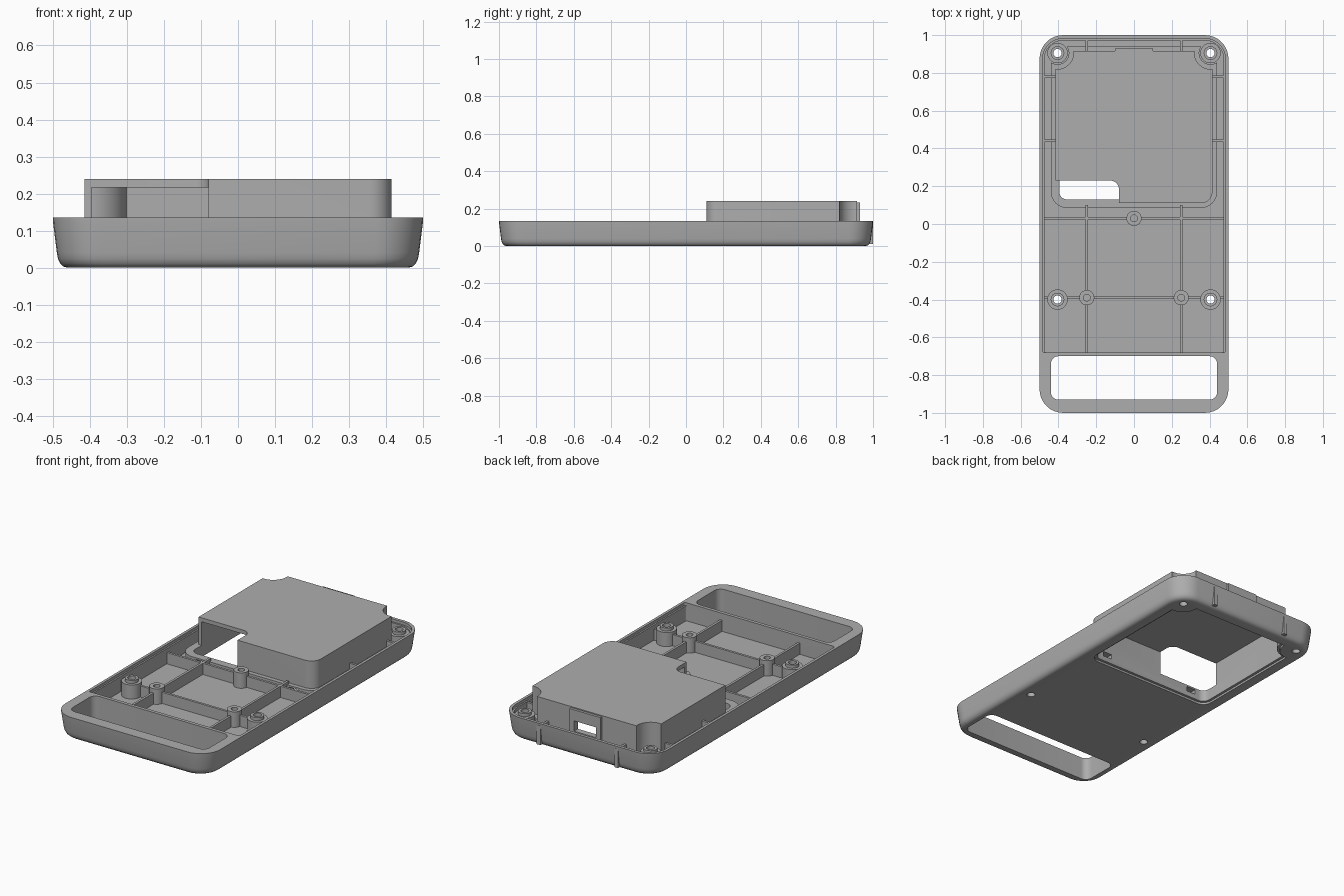
import bpy, bmesh, math
from mathutils import Vector

if "Cube" in bpy.data.objects:
    bpy.data.objects.remove(bpy.data.objects["Cube"], do_unlink=True)

grey = bpy.data.materials.new("grey plastic")
grey.use_nodes = True
colour = (0.42, 0.42, 0.42, 1)
grey.diffuse_color = colour
grey.node_tree.nodes["Principled BSDF"].inputs["Base Color"].default_value = colour


def rounded(x0, x1, y0, y1, r_front, r_back, n=8):
    """Outline of a rectangle with separate front and back corner radii."""
    pts = []
    corners = [(x1, y1, -1, -1, r_back, 0), (x0, y1, 1, -1, r_back, 1),
               (x0, y0, 1, 1, r_front, 2), (x1, y0, -1, 1, r_front, 3)]
    for x, y, sx, sy, r, quarter in corners:
        for i in range(n + 1):
            a = (quarter + i / n) * math.pi / 2
            pts.append((x + sx * r + r * math.cos(a), y + sy * r + r * math.sin(a)))
    return pts


def loft(name, rings):
    """Closed solid through stacked (outline, z) rings."""
    bm = bmesh.new()
    loops = [[bm.verts.new((x, y, z)) for x, y in pts] for pts, z in rings]
    for a, b in zip(loops, loops[1:]):
        for i in range(len(a)):
            j = (i + 1) % len(a)
            bm.faces.new((a[i], a[j], b[j], b[i]))
    bm.faces.new(loops[0][::-1])
    bm.faces.new(loops[-1])
    mesh = bpy.data.meshes.new(name)
    bm.to_mesh(mesh)
    bm.free()
    mesh.materials.append(grey)
    obj = bpy.data.objects.new(name, mesh)
    bpy.context.collection.objects.link(obj)
    return obj


def prism(name, pts, z0, z1):
    return loft(name, [(pts, z0), (pts, z1)])


def block(name, x0, x1, y0, y1, z0, z1):
    return prism(name, [(x1, y1), (x0, y1), (x0, y0), (x1, y0)], z0, z1)


def circle(x, y, r, n=32):
    return [(x + r * math.cos(2 * math.pi * i / n), y + r * math.sin(2 * math.pi * i / n))
            for i in range(n)]


def cut(obj, *cutters):
    for cutter in cutters:
        cutter.hide_render = True
        mod = obj.modifiers.new("cut", "BOOLEAN")
        mod.operation, mod.solver, mod.object = "DIFFERENCE", "EXACT", cutter
        bpy.context.view_layer.objects.active = obj
        bpy.ops.object.modifier_apply(modifier=mod.name)
        bpy.data.objects.remove(cutter, do_unlink=True)
    return obj


FLOOR, RIM, TOP = 0.03, 0.135, 0.24
screws = [(sx * 0.405, y) for sx in (-1, 1) for y in (-0.4, 0.905)]


def cell(name, inset, z0, z1):
    """Compartment outline, scooped at the back corners around the screw posts."""
    pts = rounded(-0.415 + inset, 0.415 - inset, 0.11 + inset, 0.915 - inset,
                  0.06 - inset, 0.03)
    obj = prism(name, pts, z0, z1)
    return cut(obj, *[prism("scoop", circle(s * 0.405, 0.905, 0.085 + inset), z0 - 0.1, z1 + 0.1)
                      for s in (-1, 1)])


# Tapered outer shell with a rounded lower edge
rings = []
for inset, z in [(0.04, 0), (0.029, 0.003), (0.02, 0.011), (0.014, 0.024),
                 (0.011, 0.04), (0.001, 0.12), (0, RIM)]:
    rings.append((rounded(-0.5 + inset, 0.5 - inset, -1 + inset, 1 - inset,
                          0.125 - inset / 2, 0.125 - inset / 2), z))
shell = loft("outer_shell", rings)
cut(shell,
    prism("cavity", rounded(-0.475, 0.475, -0.68, 0.972, 0.01, 0.1), FLOOR, 1),
    prism("lip", rounded(-0.484, 0.484, -0.68, 0.982, 0.01, 0.108), 0.118, 1),
    prism("handle_slot", rounded(-0.44, 0.44, -0.93, -0.70, 0.04, 0.04), -1, 1),
    cell("hatch", 0.02, -0.5, 0.5),
    cell("hatch_rebate", 0.005, -0.1, 0.012))
for x, y in screws:
    cut(shell, prism("screw_hole", circle(x, y, 0.022), -1, 1))

# Raised hollow compartment and its wider collar
box = cell("compartment", 0, 0.012, TOP)
collar = cell("compartment_collar", -0.025, FLOOR - 0.005, 0.08)
cut(box, cell("inside", 0.02, -0.1, 0.217),
    prism("corner_notch", rounded(-0.6, -0.08, 0, 0.23, 0.001, 0.045), 0.08, 1))
cut(collar, cell("inside", 0.02, -0.1, 0.5))
latch = block("back_latch_housing", -0.1, 0.1, 0.905, 0.93, FLOOR, TOP - 0.006)
for part in (box, latch):
    cut(part, block("latch_window", -0.07, 0.07, 0.85, 1, 0.11, 0.17))
for s in (-1, 1):
    for part in (box, collar):
        cut(part, block("tab_slot", s * 0.3 - 0.03, s * 0.3 + 0.03, 0.05, 0.16, 0.042, 0.07))


def tube(name, x, y, hole, steps):
    """Turned post: steps are (radius, top height), stacked upward."""
    profile, base = [], FLOOR - 0.002
    for r, top in steps:
        profile += [(circle(x, y, r), base), (circle(x, y, r), top)]
        base = top
    post = loft(name, profile)
    return cut(post, prism("bore", circle(x, y, hole), -1, 1))


# Stepped screw posts and small support posts
for i, (x, y) in enumerate(screws):
    tube(f"screw_post_{i + 1}", x, y, 0.022, [(0.054, 0.112), (0.036, 0.13)])
supports = [(-0.25, -0.39), (0.25, -0.39), (0, 0.03)]
for i, (x, y) in enumerate(supports):
    tube(f"support_post_{i + 1}", x, y, 0.018, [(0.04, 0.12)])


# Stiffening ribs, bored clear where they pass through posts
def rib(name, x0, x1, y0, y1, z1=0.095):
    obj = block(name, x0, x1, y0, y1, FLOOR - 0.002, z1)
    for x, y in supports + screws:
        if x0 - 0.03 < x < x1 + 0.03 and y0 - 0.03 < y < y1 + 0.03:
            cut(obj, prism("clearance", circle(x, y, 0.03), -1, 1))


T = 0.007
rib("cross_rib_back", -0.477, 0.477, 0.03 - T, 0.03 + T)
rib("cross_rib_front", -0.477, 0.477, -0.39 - T, -0.39 + T)
for s, side in ((-1, "right"), (1, "left")):
    rib(f"long_rib_{side}", s * 0.25 - T, s * 0.25 + T, -0.682, 0.1)
    rib(f"back_rib_{side}", s * 0.25 - T, s * 0.25 + T, 0.91, 0.975, 0.115)
    xs = sorted((s * 0.41, s * 0.477))
    for y in (0.44, 0.78):
        rib(f"side_rib_{side}_{int(y * 100)}", *xs, y - T, y + T, 0.115)
    # Upright grips on the outside of the back wall
    block(f"back_grip_{side}", s * 0.25 - 0.012, s * 0.25 + 0.012, 0.98, 1, 0.01, 0.122)

# Smooth shading with crisp edges
bpy.ops.object.select_all(action="DESELECT")
for obj in bpy.context.collection.objects:
    if obj.type == "MESH" and grey.name in obj.data.materials:
        obj.select_set(True)
        bpy.context.view_layer.objects.active = obj
bpy.ops.object.shade_smooth_by_angle(angle=math.radians(30))
